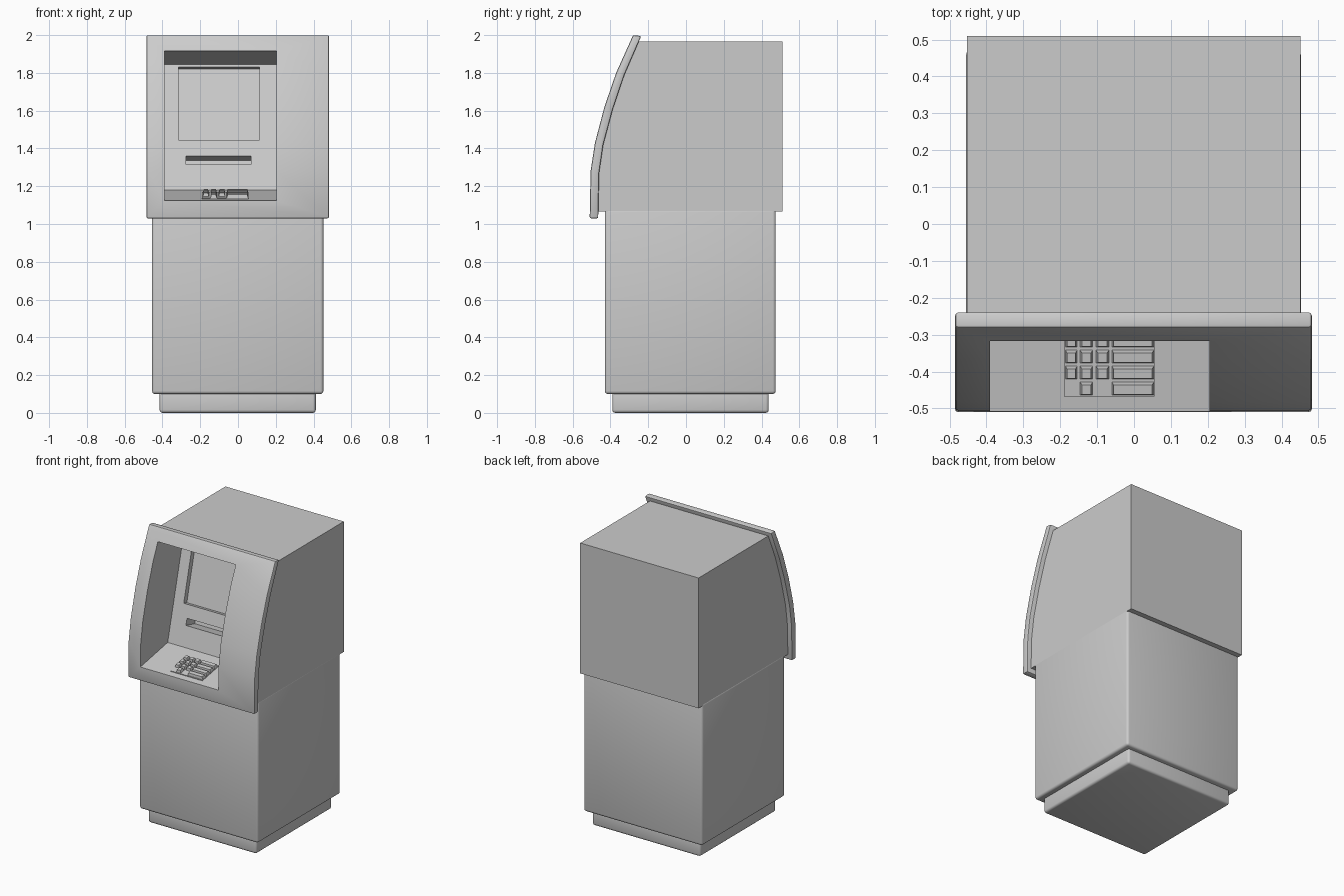
import bpy, bmesh
from math import atan2, cos, radians
from mathutils import Matrix, Vector

default = bpy.data.objects.get("Cube")
if default:
    bpy.data.objects.remove(default, do_unlink=True)

grey = bpy.data.materials.new("light_grey")
grey.use_nodes = True
grey.diffuse_color = (0.6, 0.6, 0.6, 1)
grey.node_tree.nodes["Principled BSDF"].inputs["Base Color"].default_value = (0.6, 0.6, 0.6, 1)


def finish(name, bm):
    bmesh.ops.recalc_face_normals(bm, faces=bm.faces)
    mesh = bpy.data.meshes.new(name)
    bm.to_mesh(mesh)
    bm.free()
    mesh.materials.append(grey)
    ob = bpy.data.objects.new(name, mesh)
    bpy.context.collection.objects.link(ob)
    return ob


def box(name, lo, hi):
    lo, hi = Vector(lo), Vector(hi)
    bm = bmesh.new()
    bmesh.ops.create_cube(bm, size=1, matrix=Matrix.Translation((lo + hi) / 2) @ Matrix.Diagonal((*(hi - lo), 1)))
    return finish(name, bm)


def prism(name, profile, x0, x1):
    """Side profile of (y, z) points extruded along x."""
    bm = bmesh.new()
    face = bm.faces.new([bm.verts.new((x0, y, z)) for y, z in profile])
    new = bmesh.ops.extrude_face_region(bm, geom=[face])["geom"]
    bmesh.ops.translate(bm, vec=(x1 - x0, 0, 0), verts=[v for v in new if isinstance(v, bmesh.types.BMVert)])
    return finish(name, bm)


def select(ob):
    bpy.ops.object.select_all(action="DESELECT")
    ob.select_set(True)
    bpy.context.view_layer.objects.active = ob


def bevel(ob, width, segments):
    select(ob)
    mod = ob.modifiers.new("bevel", "BEVEL")
    mod.width, mod.segments = width, segments
    mod.limit_method, mod.angle_limit = "ANGLE", radians(40)
    bpy.ops.object.modifier_apply(modifier=mod.name)


def cut(ob, cutter):
    select(ob)
    mod = ob.modifiers.new("cut", "BOOLEAN")
    mod.operation, mod.solver, mod.object = "DIFFERENCE", "EXACT", cutter
    bpy.ops.object.modifier_apply(modifier=mod.name)


def smooth(ob):
    select(ob)
    bpy.ops.object.shade_smooth_by_angle(angle=radians(30))


# Plinth and lower safe
plinth = box("plinth", (-0.415, -0.39, 0), (0.412, 0.438, 0.12))
safe = box("lower_body", (-0.455, -0.43, 0.1), (0.452, 0.475, 1.08))
for ob in (plinth, safe):
    bevel(ob, 0.016, 3)
    smooth(ob)

# Curved front plate and the upper cabinet behind it
outer = [(-0.51, 1.03), (-0.505, 1.28), (-0.482, 1.43), (-0.432, 1.62), (-0.37, 1.8), (-0.28, 2.0)]
inner = [(-0.465, 1.03), (-0.46, 1.27), (-0.438, 1.42), (-0.387, 1.61), (-0.326, 1.79), (-0.237, 1.995)]
fascia = prism("curved_fascia", outer + inner[::-1], -0.485, 0.482)
bevel(fascia, 0.008, 2)
front = [(-0.468, 1.065)] + [(y - 0.003, z) for y, z in inner[1:-1]] + [(-0.252, 1.965)]
cabinet = prism("upper_cabinet", front + [(0.51, 1.965), (0.51, 1.065)], -0.453, 0.451)

# Operating recess cut through the plate into the cabinet
wall_low, wall_high = Vector((-0.21, 1.18)), Vector((-0.04, 1.845))
recess = prism("recess_cutter", [(-0.6, 1.107), wall_low, wall_high, (-0.6, 1.99)], -0.39, 0.205)
cut(fascia, recess)
cut(cabinet, recess)

# Screen and slot pockets in the leaning back wall
run = wall_high - wall_low
lean = atan2(run.x, run.y)
pockets = []
for x0, x1, z0, z1, depth in ((-0.315, 0.115, 1.445, 1.83, 0.035), (-0.275, 0.07, 1.315, 1.36, 0.1)):
    z = (z0 + z1) / 2
    y = wall_low.x + run.x * (z - wall_low.y) / run.y
    h = (z1 - z0) / cos(lean) / 2
    pocket = box("pocket_cutter", (x0, -depth, -h), (x1, depth, h))
    pocket.data.transform(Matrix.Translation((0, y, z)) @ Matrix.Rotation(-lean, 4, "X"))
    cut(cabinet, pocket)
    pockets.append(pocket)
for cutter in [recess] + pockets:
    bpy.data.objects.remove(cutter, do_unlink=True)
smooth(fascia)
smooth(cabinet)

# Keypad: a thin plate with tapered keys, lying on the sloping shelf
slope = atan2(0.055, 0.297)
shelf = Matrix.Translation((0, -0.467, 1.133)) @ Matrix.Rotation(slope, 4, "X")
plate = box("keypad_plate", (-0.19, 0, -0.005), (0.055, 0.18, 0.004))
plate.data.transform(shelf)

bm = bmesh.new()
columns = [(-0.187, -0.153), (-0.147, -0.111), (-0.104, -0.067), (-0.061, 0.055)]
for row in range(4):
    y0 = 0.003 + row * 0.044
    for col, (x0, x1) in enumerate(columns):
        if row == 0 and col in (0, 2):
            continue
        size = Vector((x1 - x0, 0.038, 0.022))
        key = bmesh.ops.create_cube(bm, size=1)["verts"]
        for v in key:
            inset = 0.006 if v.co.z > 0 else 0
            v.co.x = (x0 + x1) / 2 + v.co.x * (size.x - 2 * inset)
            v.co.y = y0 + size.y / 2 + v.co.y * (size.y - 2 * inset)
            v.co.z = (v.co.z + 0.5) * size.z
keys = finish("keypad_keys", bm)
keys.data.transform(shelf)
